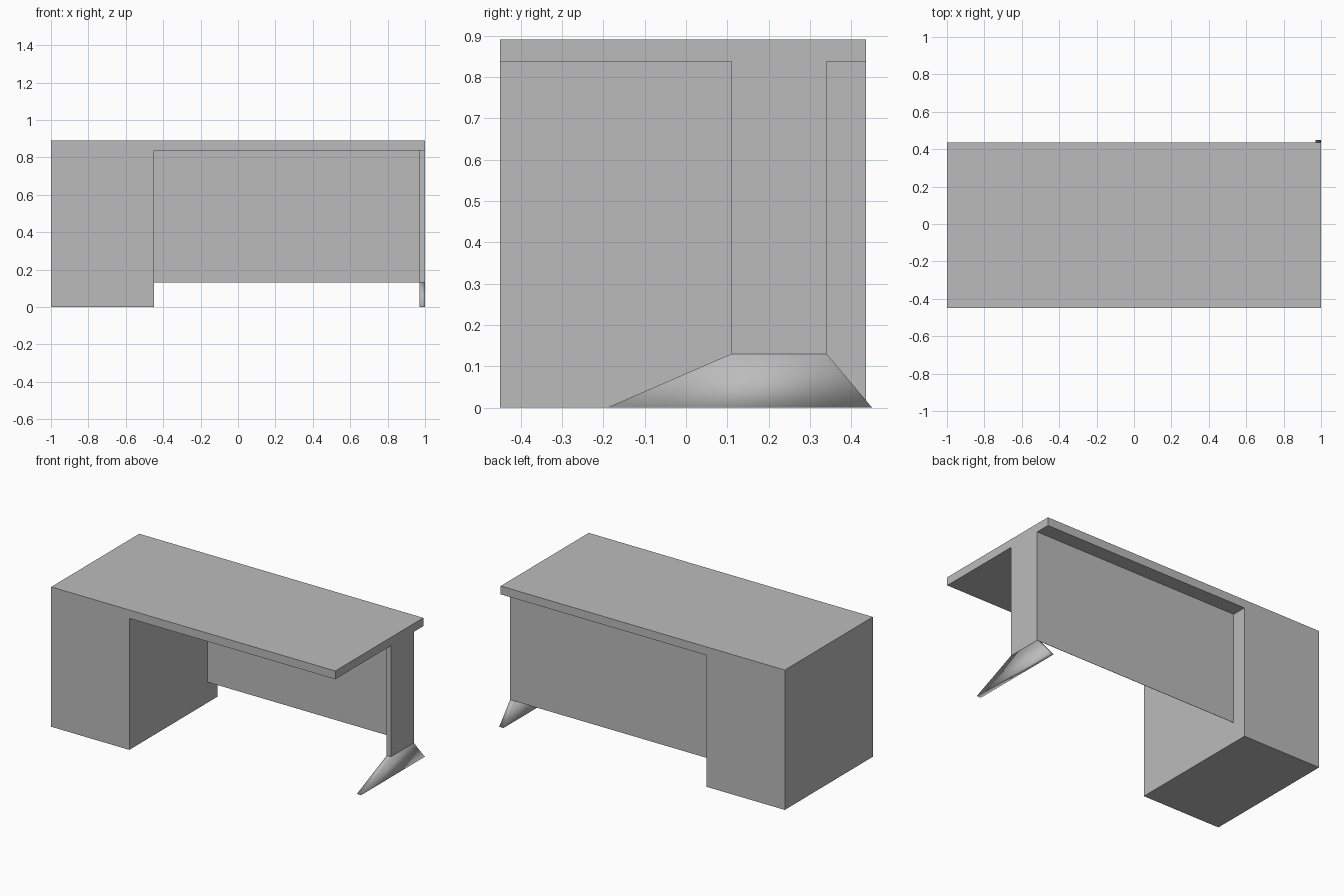
import bpy

cube = bpy.data.objects.get("Cube")
if cube:
    bpy.data.objects.remove(cube, do_unlink=True)

grey = bpy.data.materials.new("plain grey")
grey.use_nodes = True
colour = (0.5, 0.5, 0.5, 1)
grey.diffuse_color = colour
grey.node_tree.nodes["Principled BSDF"].inputs["Base Color"].default_value = colour


def add_mesh(name, verts, faces):
    mesh = bpy.data.meshes.new(name)
    mesh.from_pydata(verts, [], faces)
    mesh.materials.append(grey)
    obj = bpy.data.objects.new(name, mesh)
    bpy.context.collection.objects.link(obj)
    return obj


def extrude_x(name, profile, x0, x1):
    """Extrude a counter-clockwise (y, z) profile from x0 to x1."""
    n = len(profile)
    verts = [(x, y, z) for x in (x0, x1) for y, z in profile]
    faces = [list(range(n))[::-1], list(range(n, 2 * n))]
    faces += [(i, (i + 1) % n, (i + 1) % n + n, i + n) for i in range(n)]
    return add_mesh(name, verts, faces)


def box(name, x0, x1, y0, y1, z0, z1):
    return extrude_x(name, [(y0, z0), (y1, z0), (y1, z1), (y0, z1)], x0, x1)


front, back = -0.45, 0.435
under, top = 0.837, 0.89
leg_front, leg_back = 0.11, 0.34
foot_top = 0.13
cabinet_side, leg_side = -0.45, 0.97

# Worktop and the full-depth cabinet beneath one end
box("worktop", -1, 1, front, back, under, top)
box("cabinet", -1, cabinet_side, front, back, 0, under)

# Slab leg at the other end
box("leg", leg_side, 1, leg_front, leg_back, foot_top, under)

# Thin sheet between cabinet and leg, flush with the back of the leg
box("back_panel", cabinet_side, leg_side, leg_back - 0.002, leg_back, foot_top, under)

# Splayed foot, softly shaded all over
foot = extrude_x("foot", [(-0.19, 0), (0.45, 0), (leg_back, foot_top),
                          (leg_front, foot_top)], leg_side, 1)
foot.data.polygons.foreach_set("use_smooth", [True] * len(foot.data.polygons))
